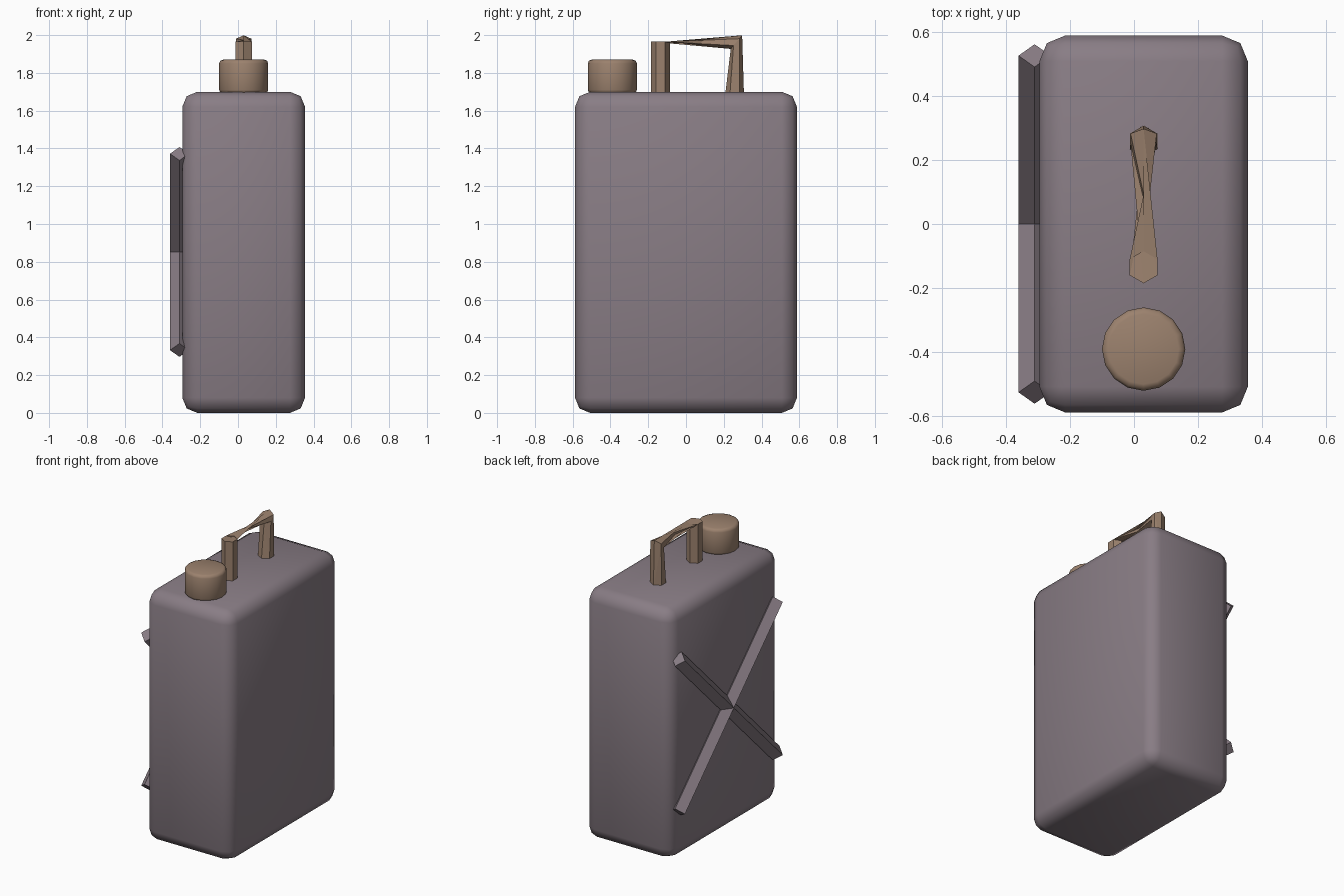
import bpy, bmesh, math
from mathutils import Vector

if "Cube" in bpy.data.objects:
    bpy.data.objects.remove(bpy.data.objects["Cube"])


def material(name, rgb):
    m = bpy.data.materials.new(name)
    m.diffuse_color = (*rgb, 1)
    m.use_nodes = True
    m.node_tree.nodes["Principled BSDF"].inputs["Base Color"].default_value = m.diffuse_color
    return m


grey = material("mauve_grey", (0.25, 0.205, 0.235))
brown = material("dull_brown", (0.33, 0.222, 0.155))
CX = 0.03  # centre line of the can


def add_object(name, bm, mat, bevel=0, segments=2, smooth=None):
    bmesh.ops.recalc_face_normals(bm, faces=bm.faces)
    mesh = bpy.data.meshes.new(name)
    bm.to_mesh(mesh)
    bm.free()
    mesh.materials.append(mat)
    ob = bpy.data.objects.new(name, mesh)
    bpy.context.collection.objects.link(ob)
    bpy.ops.object.select_all(action='DESELECT')
    ob.select_set(True)
    bpy.context.view_layer.objects.active = ob
    if bevel:
        mod = ob.modifiers.new("rounded_edges", 'BEVEL')
        mod.width = bevel
        mod.segments = segments
        mod.limit_method = 'ANGLE'
        mod.angle_limit = math.radians(50)
        bpy.ops.object.modifier_apply(modifier=mod.name)
    if smooth:
        bpy.ops.object.shade_smooth_by_angle(angle=math.radians(smooth))
    return ob


def loft(rings):
    """Skin a row of equal rings and close both ends."""
    bm = bmesh.new()
    loops = [[bm.verts.new(p) for p in r] for r in rings]
    n = len(rings[0])
    for a, b in zip(loops, loops[1:]):
        for i in range(n):
            j = (i + 1) % n
            bm.faces.new((a[i], a[j], b[j], b[i]))
    bm.faces.new(loops[0])
    bm.faces.new(loops[-1])
    return bm


# Can body: rounded box
bm = bmesh.new()
bmesh.ops.create_cube(bm, size=1)
for v in bm.verts:
    v.co = Vector((v.co.x * 0.65 + CX, v.co.y * 1.175, v.co.z * 1.7 + 0.85))
add_object("can_body", bm, grey, bevel=0.08, smooth=60)

# Filler cap
bm = bmesh.new()
bmesh.ops.create_cone(bm, cap_ends=True, segments=16, radius1=0.13,
                      radius2=0.13, depth=0.18)
bmesh.ops.translate(bm, verts=bm.verts, vec=(CX, -0.39, 1.78))
add_object("filler_cap", bm, brown, bevel=0.02, smooth=50)

# Crossed ribs: diamond-section bars on the left side
for name, s in (("rib_rising", 1), ("rib_falling", -1)):
    along = Vector((0, s, 1)).normalized()
    side = along.cross(Vector((1, 0, 0)))
    out = Vector((1, 0, 0))
    rings = []
    for end in (-1, 1):
        c = Vector((-0.31, end * s * 0.525, 0.852 + end * 0.52))
        rings.append([c + d * 0.05 for d in (out, side, -out, -side)])
    add_object(name, loft(rings), grey)


# Carry handle: one six-sided tube with a half twist in its grip
def hexagon(y, z, tilt, flip, r=0.05):
    pts = []
    for i in range(6):
        a = math.pi / 2 + i * math.pi / 3
        dx, d = r * math.cos(a) * flip, r * math.sin(a)
        pts.append((CX + dx, y + d * math.cos(tilt), z + d * math.sin(tilt)))
    return pts


bm = loft([hexagon(-0.135, 1.68, 0, 1),
           hexagon(-0.135, 1.965, 0, 1),
           hexagon(0.267, 1.963, math.radians(50), -1, 0.047),
           hexagon(0.257, 1.68, 0, -1)])
bmesh.ops.triangulate(bm, faces=[f for f in bm.faces if len(f.verts) == 4])
add_object("carry_handle", bm, brown)
